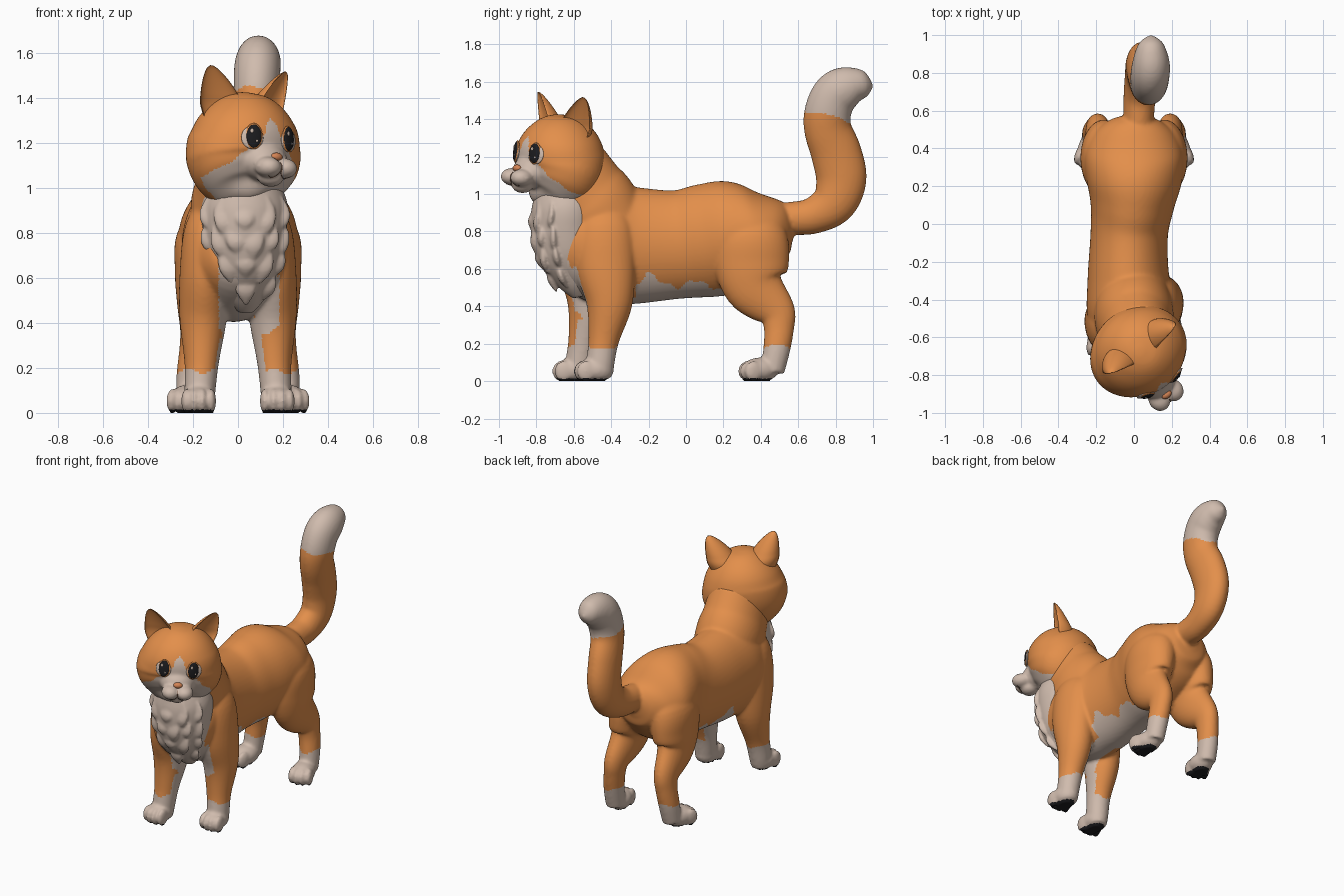
import bpy, bmesh, math
from math import sin, cos, pi
from mathutils import Vector, Matrix, Euler
from mathutils.bvhtree import BVHTree

cube = bpy.data.objects.get("Cube")
if cube:
    bpy.data.objects.remove(cube, do_unlink=True)


def material(name, rgb):
    m = bpy.data.materials.new(name)
    m.use_nodes = True
    m.diffuse_color = (*rgb, 1)
    bsdf = next(n for n in m.node_tree.nodes if n.type == 'BSDF_PRINCIPLED')
    bsdf.inputs["Base Color"].default_value = (*rgb, 1)
    bsdf.inputs["Roughness"].default_value = 0.8
    return m


ORANGE = material("orange fur", (0.77, 0.275, 0.07))
CREAM = material("cream fur", (0.63, 0.50, 0.42))
BLACK = material("black", (0.012, 0.012, 0.014))
NOSE = material("nose orange", (0.66, 0.23, 0.09))
MOUTH = material("mouth brown", (0.2, 0.1, 0.06))
FUR = [ORANGE, CREAM, BLACK]


def ball(bm, c, r, yaw=0, matrix=Matrix(), detail=4):
    m = Matrix.LocRotScale(Vector(c), Euler((0, 0, yaw)), Vector(r))
    bmesh.ops.create_icosphere(bm, subdivisions=detail, radius=1, matrix=matrix @ m)


def spline(pts, steps=6):
    """Smooth a list of tuples with a Catmull-Rom spline."""
    p = [Vector(q) for q in [pts[0], *pts, pts[-1]]]
    out = []
    for a, b, c, d in zip(p, p[1:], p[2:], p[3:]):
        for i in range(steps):
            t = i / steps
            out.append((b * 2 + (c - a) * t + (a * 2 - b * 5 + c * 4 - d) * t * t
                        + (b * 3 - a - c * 3 + d) * t ** 3) * 0.5)
    return out + [p[-1]]


def skin(bm, rings):
    """Bridge rings of points into a closed solid."""
    vs = [[bm.verts.new(p) for p in ring] for ring in rings]
    n = len(vs[0])
    for a, b in zip(vs, vs[1:]):
        for i in range(n):
            bm.faces.new((a[i], a[(i + 1) % n], b[(i + 1) % n], b[i]))
    bm.faces.new(vs[0][::-1])
    bm.faces.new(vs[-1])


def loft(bm, pts, n=56):
    """Elliptic tube through stations (x, y, z, side radius, other radius)."""
    s = spline(pts)
    rings = []
    for i, q in enumerate(s):
        c = Vector(q[:3])
        t = (Vector(s[min(i + 1, len(s) - 1)][:3]) - Vector(s[max(i - 1, 0)][:3])).normalized()
        side = (Vector((1, 0, 0)) - t * t.x).normalized()
        up = t.cross(side)
        rings.append([c + side * q[3] * cos(a) + up * q[4] * sin(a)
                      for a in (2 * pi * k / n for k in range(n))])
    skin(bm, rings)


def finish(name, bm, mats, matrix=Matrix(), voxel=0, smooth=4, rule=None):
    bmesh.ops.recalc_face_normals(bm, faces=bm.faces)
    me = bpy.data.meshes.new(name)
    bm.to_mesh(me)
    bm.free()
    ob = bpy.data.objects.new(name, me)
    bpy.context.scene.collection.objects.link(ob)
    if voxel:
        rm = ob.modifiers.new("fuse", 'REMESH')
        rm.mode, rm.voxel_size = 'VOXEL', voxel
        sm = ob.modifiers.new("relax", 'SMOOTH')
        sm.factor, sm.iterations = 0.5, smooth
        dg = bpy.context.evaluated_depsgraph_get()
        me = bpy.data.meshes.new_from_object(ob.evaluated_get(dg))
        ob.modifiers.clear()
        ob.data = me
        for v in me.vertices:
            if matrix == Matrix() and v.co.z < 0.006:
                v.co.z = 0
    me.materials.clear()
    for m in mats:
        me.materials.append(m)
    for p in me.polygons:
        p.use_smooth = True
        p.material_index = rule(p.center, p.normal) if rule else 0
    ob.matrix_world = matrix
    return ob


# Torso, neck and tail
bm = bmesh.new()
loft(bm, [(0, -.74, .82, .05, .06), (0, -.70, .81, .13, .16), (0, -.6, .76, .21, .26),
          (-.015, -.45, .735, .235, .325), (-.03, -.27, .725, .215, .312), (-.025, -.05, .73, .205, .29),
          (-.01, .1, .75, .222, .303), (0, .24, .77, .255, .302), (0, .37, .785, .262, .25),
          (0, .48, .805, .215, .18), (0, .55, .81, .13, .125), (0, .575, .81, .05, .05)])
loft(bm, [(0, -.42, .78, .2, .24), (0, -.49, .92, .21, .245), (.01, -.555, 1.01, .195, .235),
          (.025, -.63, 1.14, .185, .215)])
loft(bm, [(.02, .42, .87, .07, .08), (.025, .56, .87, .08, .088), (.03, .68, .885, .085, .098),
          (.04, .79, .955, .088, .12), (.045, .83, 1.08, .09, .135), (.055, .803, 1.22, .092, .135),
          (.07, .76, 1.34, .095, .127), (.08, .757, 1.43, .1, .125), (.085, .79, 1.52, .103, .122),
          (.09, .845, 1.562, .1, .118), (.09, .91, 1.58, .085, .095), (.09, .965, 1.577, .058, .062),
          (.09, .998, 1.575, .012, .012)])


def paw(x, y, yaw):
    m = Matrix.Translation((x, y, 0)) @ Matrix.Rotation(yaw, 4, 'Z')
    ball(bm, (0, 0, .06), (.074, .1, .066), 0, m)
    for k in (-1.5, -.5, .5, 1.5):
        ball(bm, (k * .037, -.073 + .014 * abs(k), .053), (.022, .05, .055), 0, m)


# Legs and paws; the right foreleg stands further forward
fore = [(.1, -.43, .95, .05, .09), (.135, -.435, .82, .1, .15), (.147, -.43, .62, .112, .16),
        (.155, -.41, .42, .105, .125), (.162, -.44, .22, .076, .082), (.17, -.46, .08, .068, .075),
        (.17, -.46, .02, .06, .065)]
hind = [(.09, .34, .9, .05, .1), (.145, .35, .78, .125, .19), (.165, .35, .62, .116, .2),
        (.175, .37, .5, .098, .16), (.188, .48, .375, .07, .105), (.197, .497, .29, .063, .082),
        (.21, .485, .17, .063, .072), (.216, .46, .05, .06, .065)]
for s in (1, -1):
    step = -.115 if s < 0 else 0
    loft(bm, [(s * x, y + step * (1 - .3 * z), z, a, b) for x, y, z, a, b in fore])
    loft(bm, [(s * x, y, z, a, b) for x, y, z, a, b in hind])
    paw(s * .172, -.485 + step, s * .05)
    paw(s * .224, .395, s * .3)


def body_rule(c, n):
    x, y, z = c
    ax = abs(x)
    wave = .02 * sin(y * 31) + .01 * sin(y * 67 + 1) + .07 * max(0, 1 - abs(y + .21) / .06)
    if z < .014:
        return 2
    if y > .6 and z > 1.45 - .24 * (y - .63) + .01 * sin(x * 40):
        return 1
    if z < .185 + .012 * sin(x * 50):
        return 1
    if -.27 < y < .24 and z < .52 + wave and (y < .12 or ax < .11):
        return 1
    if y < -.25 and ax < .07 and z < .45:
        return 1
    if y < -.25 and ((x > 0 and z < .45 and n.x < -.6) or (x < 0 and z < .33 and n.x > .85)):
        return 1
    if y < -.5 and z > .37 + .02 * sin(x * 40) and abs(x - .05) < .135 and n.y < -.3:
        return 1
    return 0


finish("body_legs_and_tail", bm, FUR, voxel=.0105, smooth=6, rule=body_rule)

# Chest ruff with overlapping fur locks
bm = bmesh.new()
ruff = [(.03, -.65, 1.04, .15, .15), (.03, -.645, .93, .19, .18), (.03, -.645, .82, .188, .185),
        (.035, -.63, .7, .165, .175), (.035, -.605, .6, .128, .14), (.035, -.585, .51, .085, .085),
        (.035, -.57, .45, .035, .035)]
loft(bm, ruff)
stations = spline(ruff)
for row, (z, count) in enumerate([(.9, 5), (.8, 6), (.7, 5), (.6, 3)]):
    q = min(stations, key=lambda v: abs(v[2] - z))
    for k in range(count):
        a = ((k + .5) / count - .5) * 2.8
        d = Vector((sin(a), -cos(a), 0))
        base = Vector((q[0] + (q[3] - .018) * d.x, q[1] + (q[4] - .018) * d.y, z))
        tip = base + d * .008 + Vector(((.035 - base.x) * .25, .015 * row, -.1 - .025 * (k % 2)))
        mid = (base + tip) / 2 + d * .01
        loft(bm, [(*(base + Vector((0, 0, .06))), .012, .008), (*base, .044, .018),
                  (*mid, .042, .02), (*tip, .005, .004)], 16)
finish("chest_ruff", bm, [CREAM], voxel=.008, smooth=4)

# Head, turned and slightly tilted towards its left
HEAD = (Matrix.Translation((.017, -.683, 1.19)) @ Matrix.Rotation(math.radians(36), 4, 'Z')
        @ Matrix.Rotation(math.radians(4), 4, 'Y'))
bm = bmesh.new()
loft(bm, [(0, -.09, -.245, .03, .03), (0, -.085, -.235, .1, .09), (.004, -.06, -.205, .175, .15),
          (.008, -.03, -.15, .238, .198), (.012, -.005, -.08, .267, .222), (.012, .003, -.02, .266, .232),
          (.012, 0, .04, .25, .231), (.01, 0, .1, .222, .214), (.008, 0, .155, .18, .18),
          (.006, 0, .2, .127, .13), (.005, 0, .225, .075, .08), (.005, 0, .236, .02, .02)])
ball(bm, (0, -.17, -.07), (.11, .1, .09))
ball(bm, (0, -.23, -.145), (.058, .055, .04))
for s in (1, -1):
    ball(bm, (s * .044, -.268, -.1), (.056, .064, .046))


def head_rule(c, n):
    """Cream muzzle, cheeks and tapering blaze."""
    steps = [(-.3, .28), (-.2, .26), (-.12, .2), (-.05, .13), (-.01, .1), (.01, .055),
             (.06, .04), (.13, 0)]
    for (z0, w0), (z1, w1) in zip(steps, steps[1:]):
        if z0 <= c.z < z1 and c.y < .0:
            w = w0 + (w1 - w0) * (c.z - z0) / (z1 - z0)
            return int(abs(c.x) < w + .006 * sin(c.z * 90))
    return 0


head = finish("head", bm, [ORANGE, CREAM], HEAD, voxel=.009, smooth=7, rule=head_rule)
tree = BVHTree.FromPolygons([v.co.copy() for v in head.data.vertices],
                            [tuple(p.vertices) for p in head.data.polygons])


def on_face(x, z):
    loc, nor, _, _ = tree.ray_cast(Vector((x, -1, z)), Vector((0, 1, 0)))
    return loc, nor


# Nose
bm = bmesh.new()
ball(bm, (0, on_face(0, -.052)[0].y - .001, -.052), (.029, .02, .019))
finish("nose", bm, [NOSE], HEAD)

for s, side in ((1, "left"), (-1, "right")):
    # Eyes: cream surround, orange rim, dark pupil and two glints, each set on the face
    loc, nor = on_face(s * .09, .034)
    frame = HEAD @ Matrix.Translation(loc) @ nor.to_track_quat('-Y', 'Z').to_matrix().to_4x4()
    for part, mat, x, y, z, r in (("white", CREAM, s * .006, 0, -.006, (.051, .01, .052)),
                                  ("rim", ORANGE, 0, -.003, 0, (.04, .01, .059)),
                                  ("pupil", BLACK, 0, -.007, 0, (.035, .01, .053)),
                                  ("glint", CREAM, -.012, -.015, .022, (.008, .004, .01)),
                                  ("small_glint", CREAM, .012, -.015, -.022, (.005, .003, .006))):
        bm = bmesh.new()
        ball(bm, (x, y, z), r, detail=3)
        finish(f"{side}_eye_{part}", bm, [mat], frame)

    # Mouth line following the muzzle
    cu = bpy.data.curves.new(f"{side}_mouth_line", 'CURVE')
    cu.dimensions, cu.bevel_depth = '3D', .002
    path = spline([(0, -.075), (s * .004, -.12), (s * .03, -.145), (s * .06, -.138)])
    sp = cu.splines.new('POLY')
    sp.points.add(len(path) - 1)
    for pt, q in zip(sp.points, path):
        pt.co = (*on_face(q[0], q[1])[0], 1)
    cu.materials.append(MOUTH)
    ob = bpy.data.objects.new(cu.name, cu)
    bpy.context.scene.collection.objects.link(ob)
    ob.matrix_world = HEAD

    # Ears: hollow leaf shapes leaning outwards; stations are (offset, height, half width, depth)
    bm = bmesh.new()
    rings = []
    for u, z, w, d in spline([(.09, .06, .08, .09), (.118, .16, .1, .105), (.14, .22, .086, .085),
                              (.165, .28, .06, .055), (.186, .325, .03, .026), (.194, .343, .006, .006)]):
        ring = []
        for k in range(40):
            a = 2 * pi * k / 40
            y = d * sin(a) * (1 if sin(a) > 0 else -.45)
            p = Matrix.Rotation(s * .35, 3, 'Z') @ Vector((w * cos(a), y - .03, 0))
            ring.append(p + Vector((s * u + .008, .02, z)))
        rings.append(ring)
    skin(bm, rings)
    finish(f"{side}_ear", bm, [ORANGE], HEAD)
